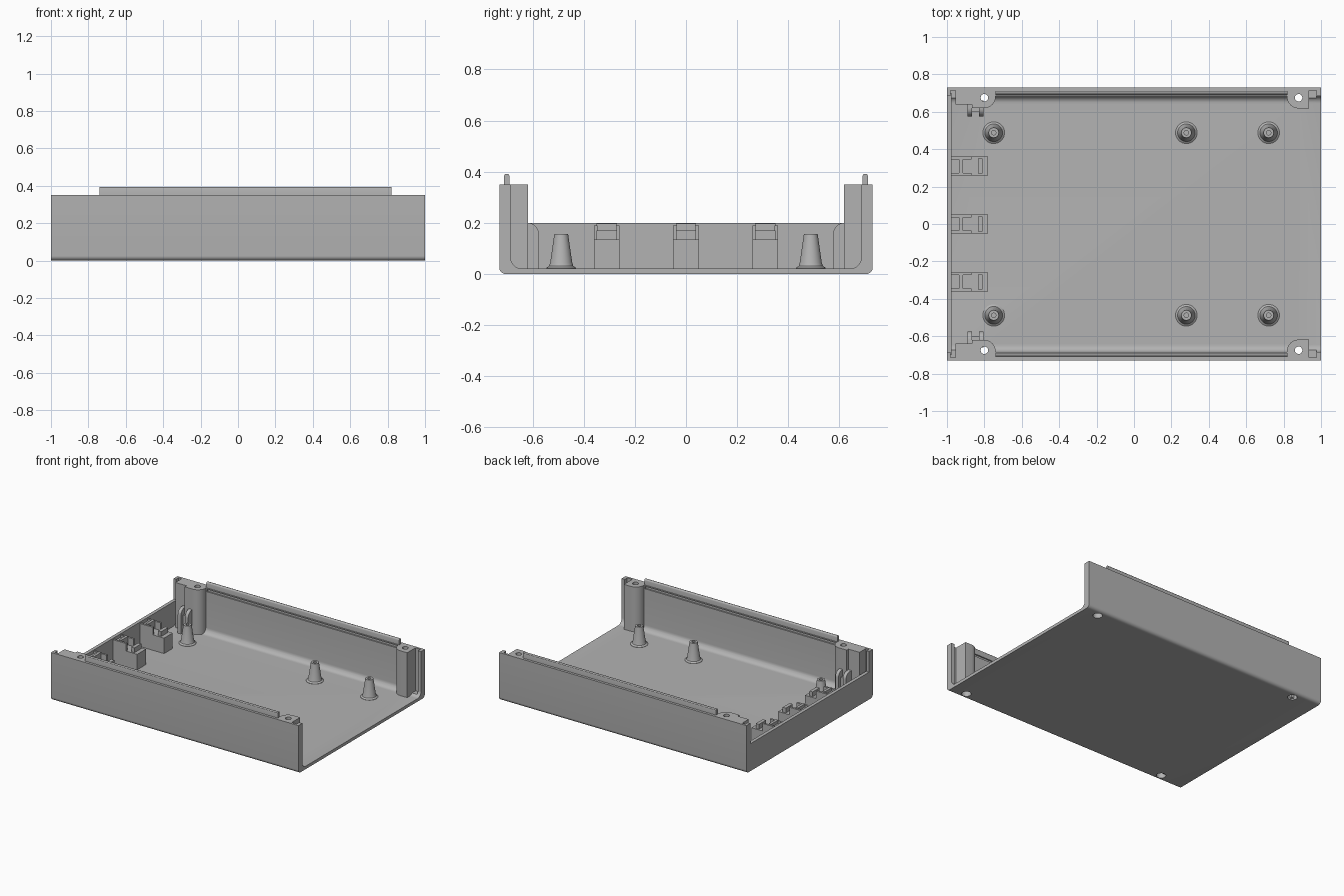
import bpy, bmesh, math
from mathutils import Vector

if "Cube" in bpy.data.objects:
    bpy.data.objects.remove(bpy.data.objects["Cube"])

grey = bpy.data.materials.new("plain grey")
grey.use_nodes = True
COLOUR = (0.45, 0.45, 0.45, 1)
grey.diffuse_color = COLOUR
grey.node_tree.nodes["Principled BSDF"].inputs["Base Color"].default_value = COLOUR

HALF_Y, TOP, FLOOR, INNER = 0.73, 0.35, 0.022, 0.685
HOLES = [(x, s * 0.675) for x in (-0.80, 0.88) for s in (-1, 1)]


def finish(name, bm):
    bmesh.ops.recalc_face_normals(bm, faces=bm.faces)
    mesh = bpy.data.meshes.new(name)
    bm.to_mesh(mesh)
    bm.free()
    mesh.materials.append(grey)
    ob = bpy.data.objects.new(name, mesh)
    bpy.context.collection.objects.link(ob)
    return ob


def prism(name, points, direction):
    """Extrude a flat outline of 3D points along a direction."""
    bm = bmesh.new()
    face = bm.faces.new([bm.verts.new(p) for p in points])
    res = bmesh.ops.extrude_face_region(bm, geom=[face])
    moved = [v for v in res["geom"] if isinstance(v, bmesh.types.BMVert)]
    bmesh.ops.translate(bm, verts=moved, vec=Vector(direction))
    return finish(name, bm)


def box(name, x0, x1, y0, y1, z0, z1):
    return prism(name, [(x0, y0, z0), (x1, y0, z0), (x1, y1, z0), (x0, y1, z0)],
                 (0, 0, z1 - z0))


def arc(cx, cy, r, start, end, n=8):
    angles = [math.radians(start + (end - start) * i / n) for i in range(n + 1)]
    return [(cx + r * math.cos(a), cy + r * math.sin(a)) for a in angles]


def lathe(name, profile, x, y, steps=32):
    """Revolve a radius/height profile about a vertical axis."""
    bm = bmesh.new()
    verts = [bm.verts.new((x + r, y, z)) for r, z in profile]
    edges = [bm.edges.new(pair) for pair in zip(verts, verts[1:])]
    bmesh.ops.spin(bm, geom=verts + edges, cent=(x, y, 0), axis=(0, 0, 1),
                   angle=math.tau, steps=steps)
    bmesh.ops.remove_doubles(bm, verts=bm.verts, dist=1e-5)
    return finish(name, bm)


def activate(ob):
    bpy.ops.object.select_all(action="DESELECT")
    ob.select_set(True)
    bpy.context.view_layer.objects.active = ob


def cut(ob, cutters):
    activate(ob)
    for cutter in cutters:
        mod = ob.modifiers.new("cut", "BOOLEAN")
        mod.operation, mod.solver, mod.object = "DIFFERENCE", "EXACT", cutter
        bpy.ops.object.modifier_apply(modifier=mod.name)


parts = []

# Tray: floor and both long walls as one U section with rounded corners
outer, inner = 0.025, 0.04
half = [(INNER - inner, FLOOR)] + arc(INNER - inner, FLOOR + inner, inner, -90, 0)[1:]
half += [(INNER, TOP), (HALF_Y, TOP)]
half += arc(HALF_Y - outer, outer, outer, 0, -90)
section = half + [(-y, z) for y, z in reversed(half)]
tray = prism("tray", [(-1, y, z) for y, z in section], (2, 0, 0))
parts.append(tray)

# Screw holes, wider from below
screw_cutters = [lathe("screw_cutter", [(0, -0.1), (0.032, -0.1), (0.032, 0.30),
                                        (0.02, 0.30), (0.02, 0.5), (0, 0.5)], x, y)
                 for x, y in HOLES]
# Slots for the end panels and undercuts below the lips
slot_cutters = []
for s in (-1, 1):
    for x0, x1 in ((-0.98, -0.955), (0.935, 0.975)):
        slot_cutters.append(box("slot_cutter", x0, x1, s * 0.5, s * 0.714, 0.035, 0.5))
    slot_cutters.append(box("undercut_cutter", -0.73, 0.81, s * 0.5, s * 0.695, 0.325, 0.342))
cut(tray, screw_cutters + slot_cutters)

# Low end wall
parts.append(box("end_wall", -1, -0.975, -0.70, 0.70, 0.003, 0.2))

for s, side in ((-1, "front"), (1, "back")):
    # Corner posts with a rounded inner corner
    left = [(-0.955, 0.72), (-0.955, 0.64), (-0.865, 0.64), (-0.865, 0.62), (-0.80, 0.62)]
    left += arc(-0.80, 0.68, 0.06, -90, 0)[1:] + [(-0.74, 0.72)]
    right = [(0.935, 0.72), (0.935, 0.618), (0.88, 0.618)]
    right += arc(0.88, 0.68, 0.062, -90, -180)[1:] + [(0.818, 0.72)]
    for end, outline in (("left_end", left), ("right_end", right)):
        post = prism(f"{side}_{end}_post", [(x, s * y, 0.01) for x, y in outline],
                     (0, 0, TOP - 0.01))
        cut(post, screw_cutters)
        parts.append(post)

    # Lip along the wall top, rounded over
    lip = [(0.69, 0.342), (0.712, 0.342)] + arc(0.701, 0.381, 0.011, 0, 180, 6)
    parts.append(prism(f"{side}_lip", [(-0.74, s * y, z) for y, z in lip], (1.56, 0, 0)))

    # Corner bracket: two round-shouldered ribs and a web
    rib = [(0.66, 0.01), (0.575, 0.01)] + arc(0.62, 0.155, 0.045, 180, 90) + [(0.66, 0.2)]
    for x in (-0.89, -0.83):
        parts.append(prism(f"{side}_bracket_rib", [(x, s * y, z) for y, z in rib],
                           (0.025, 0, 0)))
    parts.append(box(f"{side}_bracket_web", -0.87, -0.82, s * 0.60, s * 0.66, 0.01, 0.15))

# Panel clips along the low wall
clip = [(-0.98, 0.01), (-0.78, 0.01), (-0.78, 0.135), (-0.81, 0.135), (-0.81, 0.17),
        (-0.835, 0.17), (-0.835, 0.135), (-0.915, 0.135), (-0.915, 0.198),
        (-0.935, 0.198), (-0.935, 0.175), (-0.98, 0.175)]
for y in (-0.31, 0, 0.31):
    parts.append(prism("panel_clip", [(x, y - 0.04, z) for x, z in clip], (0, 0.08, 0)))
    for s in (-1, 1):
        parts.append(box("clip_cheek", -0.98, -0.78, y + s * 0.036, y + s * 0.05, 0.01, 0.135))
        parts.append(box("clip_shoulder", -0.98, -0.87, y + s * 0.036, y + s * 0.05, 0.13, 0.19))

# Tapered standoffs with a flared foot and screw bore
standoff = [(0, 0.06), (0.012, 0.06), (0.012, 0.156), (0.027, 0.156), (0.043, 0.045),
            (0.047, 0.032), (0.058, FLOOR + 0.002), (0.058, 0.015), (0, 0.015)]
for x in (-0.75, 0.28, 0.72):
    for y in (-0.488, 0.488):
        parts.append(lathe("standoff", standoff, x, y))

for helper in screw_cutters + slot_cutters:
    bpy.data.objects.remove(helper)
for ob in parts:
    activate(ob)
    bpy.ops.object.shade_smooth_by_angle(angle=math.radians(30))
